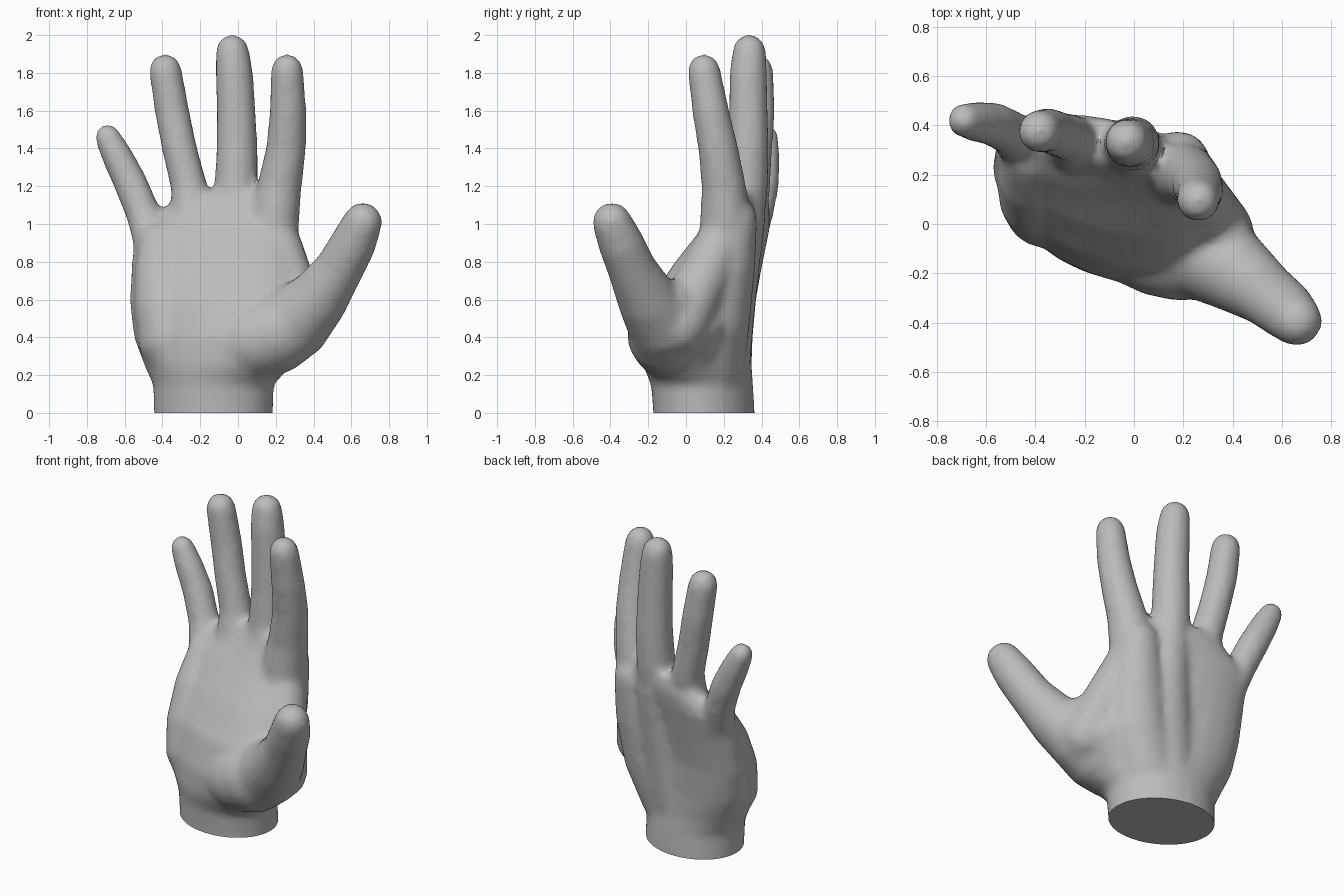
import bpy, bmesh
from math import sin, cos, pi, radians
from mathutils import Vector, Matrix

cube = bpy.data.objects.get("Cube")
if cube:
    bpy.data.objects.remove(cube, do_unlink=True)

skin = bpy.data.materials.new("plain_grey")
skin.use_nodes = True
grey = (0.5, 0.5, 0.5, 1)
skin.diffuse_color = grey
skin.node_tree.nodes["Principled BSDF"].inputs["Base Color"].default_value = grey

SIDES = 24
bm = bmesh.new()


def loft(rings):
    """Skin a closed solid over a list of point rings."""
    loops = [[bm.verts.new(p) for p in ring] for ring in rings]
    for low, high in zip(loops, loops[1:]):
        for i in range(SIDES):
            j = (i + 1) % SIDES
            bm.faces.new((low[i], low[j], high[j], high[i]))
    bm.faces.new(loops[0][::-1])
    bm.faces.new(loops[-1])


def slab(sections):
    """Loft turned ellipses: z, centre x, centre y, half width, half depth, turn."""
    rings = []
    for z, x, y, a, b, turn in sections:
        spin = Matrix.Rotation(radians(turn), 3, "Z")
        rings.append([Vector((x, y, z)) + spin @ Vector((a * cos(t), b * sin(t), 0))
                      for t in (2 * pi * i / SIDES for i in range(SIDES))])
    loft(rings)


def limb(points):
    """Loft round rings along x, y, z, radius points, with round ends."""
    path = [(Vector(p[:3]), p[3]) for p in points]
    first = (path[0][0] - path[1][0]).normalized()
    last = (path[-1][0] - path[-2][0]).normalized()
    caps = [(0.5, 0.87), (0.85, 0.53), (0.99, 0.14)]
    (p0, r0), (p1, r1) = path[0], path[-1]
    path = ([(p0 + first * r0 * d, r0 * s) for d, s in reversed(caps)] + path
            + [(p1 + last * r1 * d, r1 * s) for d, s in caps])
    rings = []
    for k, (p, r) in enumerate(path):
        way = path[min(k + 1, len(path) - 1)][0] - path[max(k - 1, 0)][0]
        u = Vector((0, 1, 0)).cross(way).normalized()
        v = way.normalized().cross(u)
        rings.append([p + r * (cos(t) * u + sin(t) * v)
                      for t in (2 * pi * i / SIDES for i in range(SIDES))])
    loft(rings)


# Wrist and palm
slab([(-0.15, -0.13, 0.095, 0.32, 0.265, -16), (0, -0.13, 0.095, 0.32, 0.265, -16),
      (0.15, -0.13, 0.085, 0.325, 0.265, -17), (0.25, -0.11, 0.06, 0.40, 0.27, -20),
      (0.4, -0.10, 0.05, 0.48, 0.26, -23), (0.6, -0.13, 0.09, 0.475, 0.23, -23),
      (0.8, -0.13, 0.175, 0.455, 0.19, -19), (0.98, -0.13, 0.265, 0.435, 0.145, -15),
      (1.08, -0.08, 0.30, 0.33, 0.12, -15), (1.17, -0.04, 0.31, 0.26, 0.09, -17)])
# Fleshy heel on the little finger's side
limb([(-0.28, 0.06, 0.22, 0.15), (-0.36, 0.07, 0.38, 0.17),
      (-0.385, 0.11, 0.55, 0.165), (-0.41, 0.19, 0.75, 0.14), (-0.42, 0.27, 0.9, 0.11)])
# Back of the hand leading to the index and middle fingers
limb([(0.0, 0.12, 0.24, 0.19), (0.1, 0.13, 0.5, 0.21),
      (0.16, 0.2, 0.8, 0.17), (0.18, 0.25, 1.02, 0.13)])
limb([(-0.1, 0.15, 0.25, 0.19), (-0.05, 0.18, 0.55, 0.185),
      (-0.02, 0.25, 0.85, 0.15), (-0.01, 0.3, 1.05, 0.125)])
# Little, ring, middle and index fingers
limb([(-0.44, 0.30, 0.85, 0.1), (-0.50, 0.37, 1.05, 0.092), (-0.57, 0.405, 1.22, 0.09),
      (-0.64, 0.415, 1.36, 0.083), (-0.69, 0.42, 1.46, 0.07)])
limb([(-0.24, 0.30, 0.95, 0.115), (-0.26, 0.35, 1.2, 0.097), (-0.31, 0.365, 1.4, 0.093),
      (-0.35, 0.38, 1.6, 0.092), (-0.385, 0.375, 1.815, 0.087)])
limb([(-0.01, 0.29, 1.0, 0.12), (-0.01, 0.32, 1.2, 0.115), (-0.005, 0.33, 1.4, 0.11),
      (-0.01, 0.33, 1.6, 0.104), (-0.02, 0.33, 1.8, 0.1), (-0.03, 0.335, 1.915, 0.09)])
limb([(0.18, 0.21, 0.95, 0.14), (0.22, 0.20, 1.2, 0.118), (0.255, 0.17, 1.4, 0.106),
      (0.265, 0.13, 1.6, 0.098), (0.26, 0.095, 1.815, 0.087)])
# Thumb with its fleshy base
limb([(0.08, -0.08, 0.38, 0.21), (0.2, -0.1, 0.42, 0.215), (0.31, -0.12, 0.49, 0.2),
      (0.43, -0.21, 0.61, 0.16), (0.535, -0.285, 0.76, 0.13),
      (0.612, -0.345, 0.9, 0.122), (0.66, -0.392, 1.01, 0.106)])
# Web between thumb and index finger
limb([(0.33, -0.04, 0.46, 0.16), (0.28, 0.06, 0.65, 0.14), (0.21, 0.18, 0.9, 0.125)])
limb([(0.08, 0.0, 0.32, 0.2), (0.24, 0.03, 0.5, 0.18), (0.36, -0.07, 0.58, 0.13)])

bmesh.ops.recalc_face_normals(bm, faces=bm.faces)
mesh = bpy.data.meshes.new("hand")
bm.to_mesh(mesh)
bm.free()
hand = bpy.data.objects.new("hand", mesh)
bpy.context.collection.objects.link(hand)

# Blend the parts into one skin
fuse = hand.modifiers.new("fuse", "REMESH")
fuse.mode = "VOXEL"
fuse.voxel_size = 0.02
soften = hand.modifiers.new("soften", "SMOOTH")
soften.factor = 0.5
soften.iterations = 12
bpy.context.view_layer.update()
done = bpy.data.meshes.new_from_object(
    hand.evaluated_get(bpy.context.evaluated_depsgraph_get()))
hand.modifiers.clear()

# Cut the wrist flat on the ground
bm = bmesh.new()
bm.from_mesh(done)
cut = bmesh.ops.bisect_plane(bm, geom=bm.verts[:] + bm.edges[:] + bm.faces[:],
                             plane_co=(0, 0, 0), plane_no=(0, 0, 1), clear_inner=True)
rim = [e for e in cut["geom_cut"] if isinstance(e, bmesh.types.BMEdge)]
bmesh.ops.contextual_create(bm, geom=rim)
bmesh.ops.recalc_face_normals(bm, faces=bm.faces)
bm.to_mesh(done)
bm.free()
hand.data = done
done.name = "hand"
done.materials.clear()
done.materials.append(skin)

bpy.ops.object.select_all(action="DESELECT")
hand.select_set(True)
bpy.context.view_layer.objects.active = hand
bpy.ops.object.shade_smooth_by_angle(angle=radians(40))
